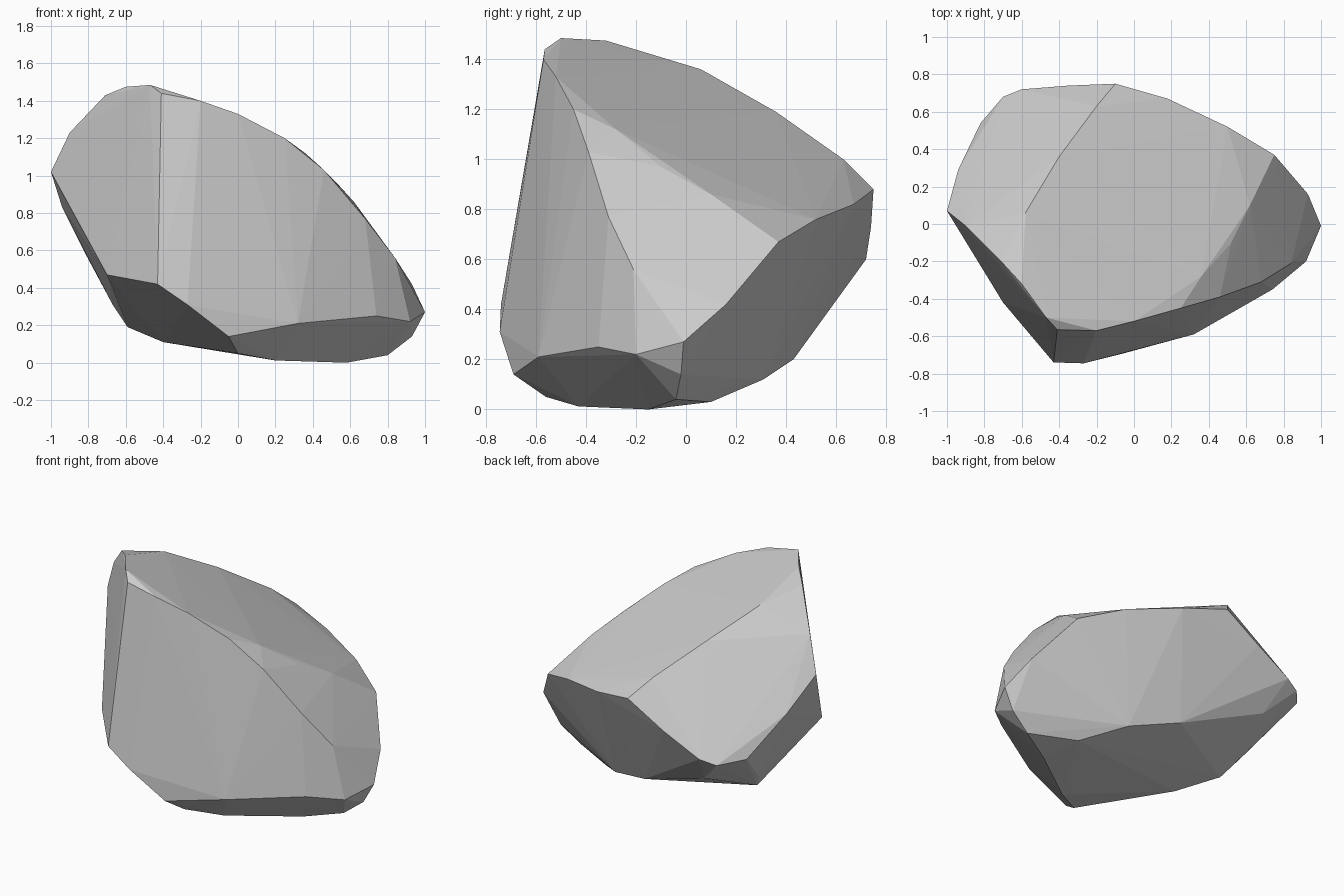
import bpy, bmesh

# Ridges of the boulder; its flat faces span between them
ridges = {
    "crest": [(-.41, -.565, 1.44), (-.47, -.5, 1.485), (-.6, -.32, 1.475), (-.71, -.2, 1.43),
              (-.9, -.01, 1.23), (-1, .07, 1.02), (-.94, .29, .83)],
    "top_left_edge": [(-.58, .06, 1.36), (-.4, .36, 1.19), (-.2, .63, 1.0)],
    "right_front_edge": [(-.2, -.57, 1.4), (0, -.52, 1.33), (.25, -.45, 1.2), (.46, -.39, 1.03),
                         (.68, -.31, .77), (.84, -.21, .56)],
    "right_top_edge": [(.36, -.28, 1.12), (.52, -.1, .97), (.62, .1, .86)],
    "waist_back": [(1, -.01, .27), (.93, .16, .42), (.75, .37, .67), (.5, .52, .76),
                   (.18, .67, .82), (-.1, .75, .88), (-.35, .74, .73), (-.6, .72, .6),
                   (-.7, .68, .57), (-.82, .54, .59)],
    "waist_front": [(-.7, -.42, .47), (-.43, -.74, .42), (-.27, -.745, .31),
                    (-.05, -.69, .14), (.32, -.59, .21), (.74, -.35, .25), (.92, -.2, .22)],
    "underside": [(-.59, .1, .19), (-.67, .2, .31), (-.4, -.1, .11), (-.53, .57, .4),
                  (0, .43, .2), (.3, .31, .12), (.52, .1, .03), (.2, -.43, .012),
                  (0, -.56, .05), (.58, -.15, 0), (.8, -.04, .04), (.93, -.02, .14)],
}

# Boulder: convex hull over all ridges
bm = bmesh.new()
for points in ridges.values():
    for p in points:
        bm.verts.new(p)
bmesh.ops.convex_hull(bm, input=bm.verts)
loose = [v for v in bm.verts if not v.link_faces]
bmesh.ops.delete(bm, geom=loose, context='VERTS')
bmesh.ops.recalc_face_normals(bm, faces=bm.faces)

mesh = bpy.data.meshes.new("boulder")
bm.to_mesh(mesh)
bm.free()
boulder = bpy.data.objects.new("boulder", mesh)
bpy.context.collection.objects.link(boulder)
